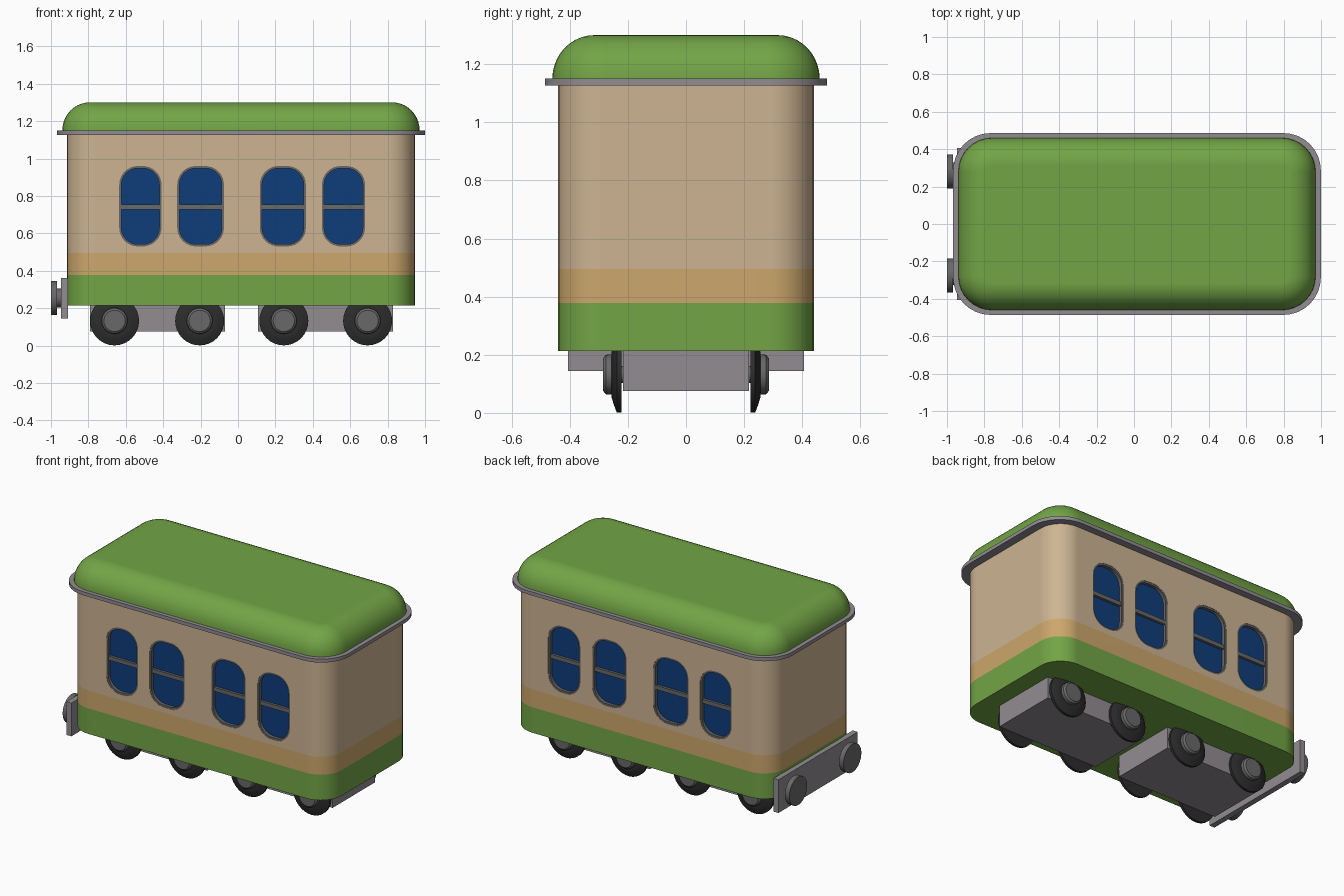
import bpy, bmesh
from math import sin, cos, pi, radians

if "Cube" in bpy.data.objects:
    bpy.data.objects.remove(bpy.data.objects["Cube"], do_unlink=True)


def material(name, r, g, b):
    m = bpy.data.materials.new(name)
    m.use_nodes = True
    m.diffuse_color = (r, g, b, 1)
    bsdf = next(n for n in m.node_tree.nodes if n.type == 'BSDF_PRINCIPLED')
    bsdf.inputs["Base Color"].default_value = (r, g, b, 1)
    bsdf.inputs["Roughness"].default_value = 0.7
    return m


green = material("leaf green", 0.17, 0.375, 0.061)
beige = material("beige", 0.61, 0.456, 0.29)
tan = material("tan", 0.61, 0.385, 0.15)
blue = material("window blue", 0.0044, 0.045, 0.195)
grey = material("light grey", 0.283, 0.262, 0.283)
iron = material("iron grey", 0.14, 0.14, 0.14)
black = material("tyre black", 0.026, 0.026, 0.026)


def rounded(cx, cy, w, h, r, seg=8):
    """2D outline of a rounded rectangle."""
    pts = []
    for k, (sx, sy) in enumerate(((1, 1), (-1, 1), (-1, -1), (1, -1))):
        for i in range(seg + 1):
            a = (k + i / seg) * pi / 2
            pts.append((cx + sx * (w / 2 - r) + r * cos(a),
                        cy + sy * (h / 2 - r) + r * sin(a)))
    return pts


def circle(cx, cy, r, seg=32):
    return [(cx + r * cos(2 * pi * i / seg), cy + r * sin(2 * pi * i / seg))
            for i in range(seg)]


PLACE = {'x': lambda p, d: (d, p[0], p[1]),
         'y': lambda p, d: (p[0], d, p[1]),
         'z': lambda p, d: (p[0], p[1], d)}


def finish(obj):
    """Smooth the rounded parts and keep the edges sharp."""
    bpy.ops.object.select_all(action='DESELECT')
    obj.select_set(True)
    bpy.context.view_layer.objects.active = obj
    bpy.ops.object.shade_smooth_by_angle(angle=radians(35))
    mod = obj.modifiers.new("even shading", 'WEIGHTED_NORMAL')
    mod.keep_sharp = True


def loft(name, axis, rings, mats, closed=False, smooth=True):
    """Skin a list of (outline, distance along axis) into a solid."""
    bm = bmesh.new()
    loops = [[bm.verts.new(PLACE[axis](p, d)) for p in pts] for pts, d in rings]
    pairs = list(zip(loops, loops[1:]))
    if closed:
        pairs.append((loops[-1], loops[0]))
    else:
        bm.faces.new(loops[0])
        bm.faces.new(loops[-1])
    for a, b in pairs:
        for i in range(len(a)):
            bm.faces.new((a[i - 1], a[i], b[i], b[i - 1]))
    bmesh.ops.recalc_face_normals(bm, faces=bm.faces)
    me = bpy.data.meshes.new(name)
    bm.to_mesh(me)
    bm.free()
    for m in mats:
        me.materials.append(m)
    obj = bpy.data.objects.new(name, me)
    bpy.context.collection.objects.link(obj)
    if smooth:
        finish(obj)
    return obj


def box(name, x, y, z, mat):
    pts = [(x[0], y[0]), (x[1], y[0]), (x[1], y[1]), (x[0], y[1])]
    return loft(name, 'z', [(pts, z[0]), (pts, z[1])], [mat], smooth=False)


def turned(name, axis, cx, cy, profile, mat):
    """Round part from (distance along axis, radius) pairs."""
    return loft(name, axis, [(circle(cx, cy, r), d) for d, r in profile], [mat])


MID = 0.016          # centre of the carriage along x
SIDE = 0.44          # half width of the carriage

# Carriage body with coloured bands by height
plan = rounded(MID, 0, 1.86, 2 * SIDE, 0.15)
body = loft("carriage_body", 'z', [(plan, z) for z in (0.213, 0.378, 0.495, 1.13)],
            [beige, tan, green], smooth=False)
for f in body.data.polygons:
    f.material_index = 2 if f.center.z < 0.37 else 1 if f.center.z < 0.49 else 0

# Roof rim and domed roof
rim = rounded(MID, 0, 1.966, 0.972, 0.2)
loft("roof_rim", 'z', [(rim, 1.127), (rim, 1.15)], [grey])
dome = []
for i in range(11):
    t = i / 10 * pi / 2
    inset = 0.145 * (1 - cos(t))
    dome.append((rounded(MID, 0, 1.91 - 2 * inset, 0.92 - 2 * inset, 0.18 - inset),
                 1.15 + 0.15 * sin(t)))
loft("roof", 'z', dome, [green])

# Recessed windows with frame, glass and crossbar on both sides
WIN_Z, WIN_H = 0.745, 0.43
cutters = []
for side, s in (("front", -1), ("back", 1)):
    for n, (x, w) in enumerate(((-0.522, 0.226), (-0.2, 0.25), (0.24, 0.246), (0.564, 0.23))):
        outer = rounded(x, WIN_Z, w, WIN_H, 0.1)
        inner = rounded(x, WIN_Z, w - 0.024, WIN_H - 0.024, 0.088)
        near, far = s * (SIDE - 0.002), s * (SIDE - 0.03)
        cut = loft("window_cutter", 'y', [(outer, s * (SIDE - 0.03)), (outer, s * (SIDE + 0.05))],
                   [], smooth=False)
        cut.hide_render = True
        cutters.append(cut)
        tag = f"{side}_{n + 1}"
        loft("window_frame_" + tag, 'y',
             [(outer, near), (outer, far), (inner, far), (inner, near)], [iron], closed=True)
        loft("window_glass_" + tag, 'y', [(inner, far), (inner, s * (SIDE - 0.022))], [blue])
        ys = sorted((far, s * (SIDE - 0.006)))
        box("window_bar_" + tag, (x - w / 2 + 0.01, x + w / 2 - 0.01), ys,
            (0.727, 0.753), iron)

# Cut the window openings
bpy.context.view_layer.objects.active = body
for cut in cutters:
    mod = body.modifiers.new("opening", 'BOOLEAN')
    mod.operation = 'DIFFERENCE'
    mod.solver = 'EXACT'
    mod.object = cut
    bpy.ops.object.modifier_apply(modifier=mod.name)
    bpy.data.objects.remove(cut, do_unlink=True)
finish(body)

# Bogies
box("rear_bogie", (-0.79, -0.07), (-0.217, 0.217), (0.075, 0.215), grey)
box("front_bogie", (0.107, 0.83), (-0.217, 0.217), (0.075, 0.215), grey)

# Wheels, hubs and axles
AXLE_Z = 0.132
for n, x in enumerate((-0.66, -0.205, 0.245, 0.693)):
    turned(f"axle_{n + 1}", 'y', x, AXLE_Z, [(-0.23, 0.03), (0.23, 0.03)], iron)
    for side, s in (("right", -1), ("left", 1)):
        turned(f"wheel_{side}_{n + 1}", 'y', x, AXLE_Z,
               [(s * 0.222, 0.131), (s * 0.238, 0.131), (s * 0.248, 0.105), (s * 0.257, 0.075)], black)
        turned(f"hub_{side}_{n + 1}", 'y', x, AXLE_Z,
               [(s * 0.25, 0.07), (s * 0.275, 0.068), (s * 0.285, 0.057)], iron)

# Buffer beam with two buffers
box("buffer_beam", (-0.946, -0.91), (-0.406, 0.406), (0.145, 0.36), grey)
for side, y in (("right", -0.275), ("left", 0.28)):
    turned("buffer_stem_" + side, 'x', y, 0.254, [(-0.94, 0.05), (-0.97, 0.05)], iron)
    turned("buffer_disc_" + side, 'x', y, 0.254, [(-0.968, 0.091), (-1.0, 0.091)], iron)
